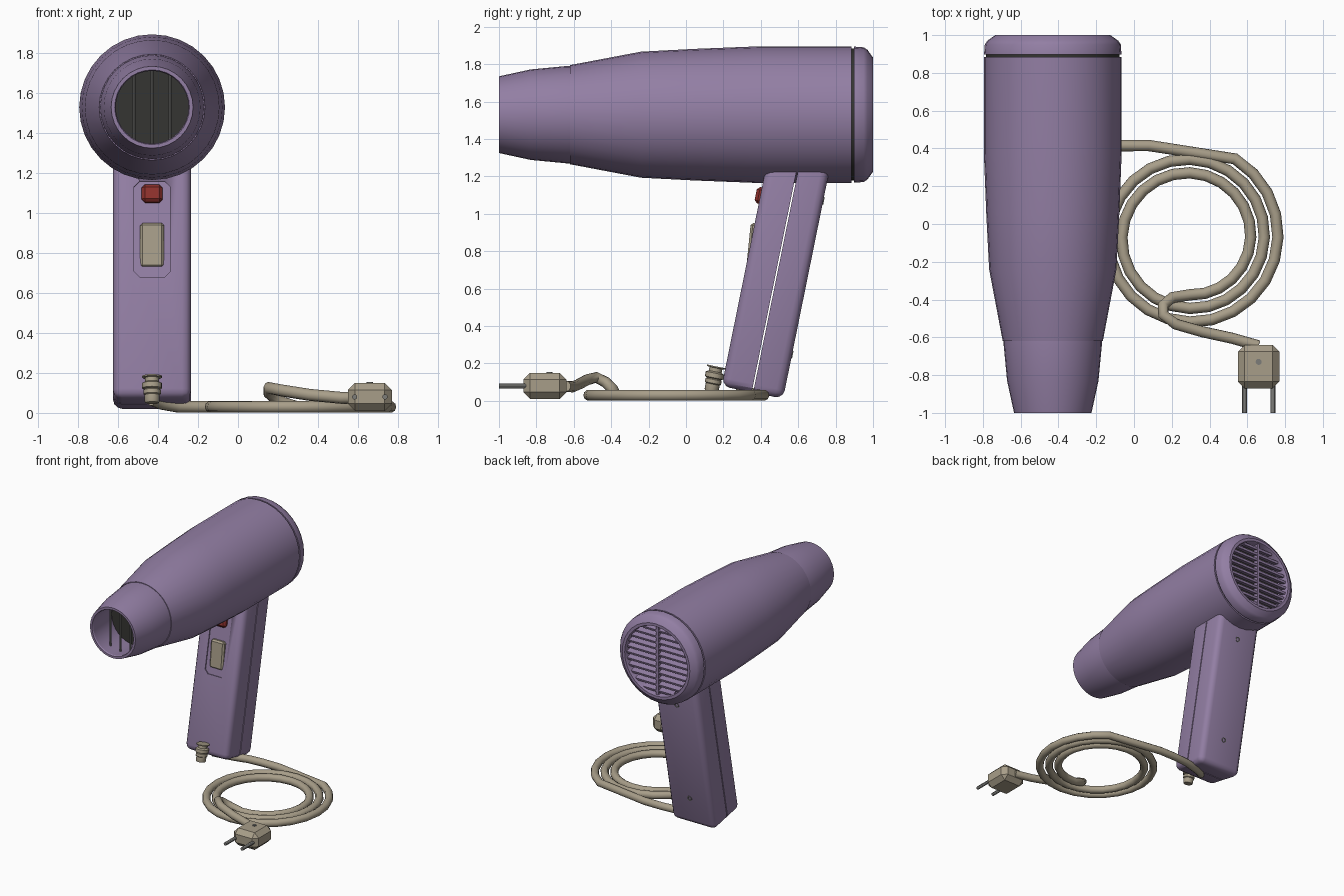
import bpy, bmesh
from math import sin, cos, pi, sqrt, radians
from mathutils import Matrix, Vector

if "Cube" in bpy.data.objects:
    bpy.data.objects.remove(bpy.data.objects["Cube"])

T, R = Matrix.Translation, Matrix.Rotation


def material(name, rgb):
    m = bpy.data.materials.new(name)
    m.diffuse_color = (*rgb, 1)
    m.use_nodes = True
    m.node_tree.nodes["Principled BSDF"].inputs["Base Color"].default_value = m.diffuse_color
    return m


PURPLE = material("purple", (0.29, 0.21, 0.37))
BEIGE = material("beige", (0.39, 0.34, 0.25))
RED = material("red", (0.27, 0.03, 0.025))
DARK = material("dark", (0.035, 0.035, 0.032))
METAL = material("metal", (0.2, 0.2, 0.19))


def finish(name, bm, mat, M, angle=30):
    bmesh.ops.recalc_face_normals(bm, faces=bm.faces)
    bm.transform(M)
    me = bpy.data.meshes.new(name)
    bm.to_mesh(me)
    bm.free()
    me.shade_smooth()
    me.set_sharp_from_angle(angle=radians(angle))
    me.materials.append(mat)
    ob = bpy.data.objects.new(name, me)
    bpy.context.collection.objects.link(ob)
    return ob


def lathe(name, profile, mat, M, n=32):
    """Revolve (radius, height) points about the local z axis."""
    bm = bmesh.new()
    rings = [[bm.verts.new((r * cos(2 * pi * i / n), r * sin(2 * pi * i / n), h))
              for i in range(n)] for r, h in profile]
    for a, b in zip(rings, rings[1:]):
        for i in range(n):
            j = (i + 1) % n
            bm.faces.new((a[i], a[j], b[j], b[i]))
    bmesh.ops.remove_doubles(bm, verts=bm.verts, dist=1e-5)
    return finish(name, bm, mat, M)


def box_mesh(lo, hi, bevel=0, seg=1, axis=None):
    """Box between two corners; bevel all edges or only those along one axis."""
    lo, hi = Vector(lo), Vector(hi)
    bm = bmesh.new()
    bmesh.ops.create_cube(bm, size=1, matrix=T((lo + hi) / 2) @ Matrix.Diagonal((*(hi - lo), 1)))
    if bevel:
        edges = [e for e in bm.edges if axis is None or
                 abs((e.verts[0].co - e.verts[1].co)[axis]) > 1e-4]
        bmesh.ops.bevel(bm, geom=edges, offset=bevel, segments=seg, profile=0.5, affect='EDGES')
    return bm


def box(name, lo, hi, mat, M=Matrix(), bevel=0, seg=1):
    return finish(name, box_mesh(lo, hi, bevel, seg), mat, M)


def rod(name, r, h0, h1, mat, M, n=12):
    return lathe(name, [(0, h0), (r, h0), (r, h1), (0, h1)], mat, M, n)


CX = -0.43
ALONG_Y = R(-pi / 2, 4, 'X')
BODY = T((CX, 0, 1.53)) @ ALONG_Y

# Barrel, nozzle and rear cap, all on one axis
lathe("barrel", [(0.23, -0.62), (0.265, -0.62), (0.337, -0.24), (0.352, 0.05), (0.365, 0.38),
                 (0.365, 0.885), (0.352, 0.885)], PURPLE, BODY)
lathe("nozzle", [(0.2, -0.72), (0.182, -0.99), (0.187, -1), (0.205, -1), (0.242, -0.83),
                 (0.26, -0.64), (0.26, -0.6)], PURPLE, BODY)
lathe("groove", [(0.353, 0.87), (0.353, 0.91)], DARK, BODY)
lathe("rear_cap", [(0.352, 0.897), (0.364, 0.897), (0.36, 0.95), (0.347, 0.97), (0.305, 1),
                   (0.283, 1), (0.278, 0.99), (0.278, 0.88)], PURPLE, BODY)
lathe("nozzle_back", [(0, -0.73), (0.202, -0.73)], DARK, BODY)
lathe("fan_shadow", [(0, 0.89), (0.28, 0.89)], DARK, BODY)

# Nozzle bars
for k in (-1, 0, 1):
    half = sqrt(0.187 ** 2 - (0.09 * k) ** 2)
    rod(f"nozzle_bar_{k + 2}", 0.007, -half, half, METAL, T((CX + 0.09 * k, -0.9, 1.53)), 8)

# Rear grille
for k in range(11):
    z = (k - 5) * 0.049
    half = sqrt(0.28 ** 2 - z * z)
    box(f"rear_slat_{k + 1}", (-half, -0.025, -0.009), (half, 0.025, 0.009), PURPLE,
        T((CX, 0.955, 1.53 + z)) @ R(-0.3, 4, 'X'))
box("rear_spine", (CX - 0.01, 0.94, 1.252), (CX + 0.01, 0.985, 1.808), PURPLE)

# Handle: two shells with a thin seam, leaning back
HANDLE = T((CX, 0.355, 0.045)) @ R(-0.2, 4, 'X')
FRONT = -0.1675
halves = []
for name, s in (("handle_front", -1), ("handle_back", 1)):
    bm = box_mesh((-0.195, FRONT, 0), (0.195, -FRONT, 1.32), 0.045, 3)
    cut = bmesh.ops.bisect_plane(bm, geom=bm.verts[:] + bm.edges[:] + bm.faces[:],
                                 plane_co=(0, 0.004 * s, 0), plane_no=(0, -s, 0), clear_outer=True)
    bmesh.ops.holes_fill(bm, edges=[e for e in cut["geom_cut"] if isinstance(e, bmesh.types.BMEdge)])
    halves.append(finish(name, bm, PURPLE, HANDLE))

# Recessed switch panel
cutter = finish("panel_cutter", box_mesh((-0.09, FRONT - 0.05, 0.614), (0.09, FRONT + 0.008, 1.104),
                                         0.028, 1, 1), PURPLE, HANDLE)
cutter.hide_render = True
mod = halves[0].modifiers.new("panel", 'BOOLEAN')
mod.operation, mod.object, mod.solver = 'DIFFERENCE', cutter, 'EXACT'
me = bpy.data.meshes.new_from_object(halves[0].evaluated_get(bpy.context.evaluated_depsgraph_get()))
halves[0].modifiers.clear()
halves[0].data = me
bpy.data.objects.remove(cutter)

# Button and rocker switch
box("red_button", (-0.052, FRONT - 0.025, 0.995), (0.052, FRONT + 0.03, 1.085), RED, HANDLE, 0.016)
box("rocker_switch", (-0.06, -0.03, -0.112), (0.06, 0.06, 0.112), BEIGE,
    HANDLE @ T((0, FRONT + 0.02, 0.778)) @ R(0.1, 4, 'X'), 0.012)

# Screws on the back of the handle
for i, h in enumerate((0.24, 1.08)):
    lathe(f"handle_screw_{i + 1}", [(0, -0.002), (0.012, -0.002), (0.014, 0.004), (0.02, 0.004),
                                    (0.02, -0.01)], METAL,
          HANDLE @ T((0, -FRONT, h)) @ ALONG_Y, 12)

# Strain relief with ribs and a top flange
lathe("strain_relief", [(0, 0), (0.034, 0), (0.038, 0.01), (0.038, 0.04), (0.044, 0.045),
                        (0.044, 0.065), (0.038, 0.07), (0.05, 0.075), (0.05, 0.1), (0.035, 0.108),
                        (0.035, 0.128), (0.05, 0.13), (0.05, 0.137), (0, 0.137)], BEIGE,
      T((CX, 0.135, 0.05)) @ R(-0.2, 4, 'X'), 16)

# Cord: lead-in, flat spiral coil, then a hump over the coil to the plug
path = [(CX, 0.29, 0.065), (-0.38, 0.335, 0.045), (-0.3, 0.375, 0.031), (-0.19, 0.405, 0.03),
        (-0.07, 0.415, 0.03), (0.08, 0.415, 0.03)]
for i in range(2, 61):
    turn = i / 24
    a, r = pi / 2 - 2 * pi * turn, 0.485 - 0.072 * turn
    path.append((0.295 + r * cos(a), -0.07 + r * sin(a), 0.03))
path += [(0.2, -0.39, 0.06), (0.155, -0.43, 0.1), (0.155, -0.48, 0.125), (0.22, -0.53, 0.112),
         (0.36, -0.57, 0.09), (0.52, -0.605, 0.075), (0.66, -0.645, 0.078)]
cu = bpy.data.curves.new("cord", 'CURVE')
cu.dimensions, cu.bevel_depth, cu.bevel_resolution, cu.use_fill_caps = '3D', 0.03, 3, True
sp = cu.splines.new('POLY')
sp.points.add(len(path) - 1)
for p, co in zip(sp.points, path):
    p.co = (*co, 1)
tmp = bpy.data.objects.new("cord_path", cu)
bpy.context.collection.objects.link(tmp)
bpy.context.view_layer.update()
me = bpy.data.meshes.new_from_object(tmp.evaluated_get(bpy.context.evaluated_depsgraph_get()))
bpy.data.objects.remove(tmp)
bm = bmesh.new()
bm.from_mesh(me)
cord = finish("cord", bm, BEIGE, Matrix(), 50)
cord.data.materials.clear()
cord.data.materials.append(BEIGE)

# Plug with two pins and a screw
box("plug", (0.55, -0.87, 0.01), (0.77, -0.64, 0.15), BEIGE, Matrix(), 0.036)
rod("plug_screw", 0.016, 0.14, 0.155, METAL, T((0.66, -0.73, 0)))
for side, s in (("left", -1), ("right", 1)):
    P = T((0.66 + 0.076 * s, 0, 0.08)) @ ALONG_Y
    rod(f"plug_pin_{side}", 0.013, -1, -0.85, METAL, P)
